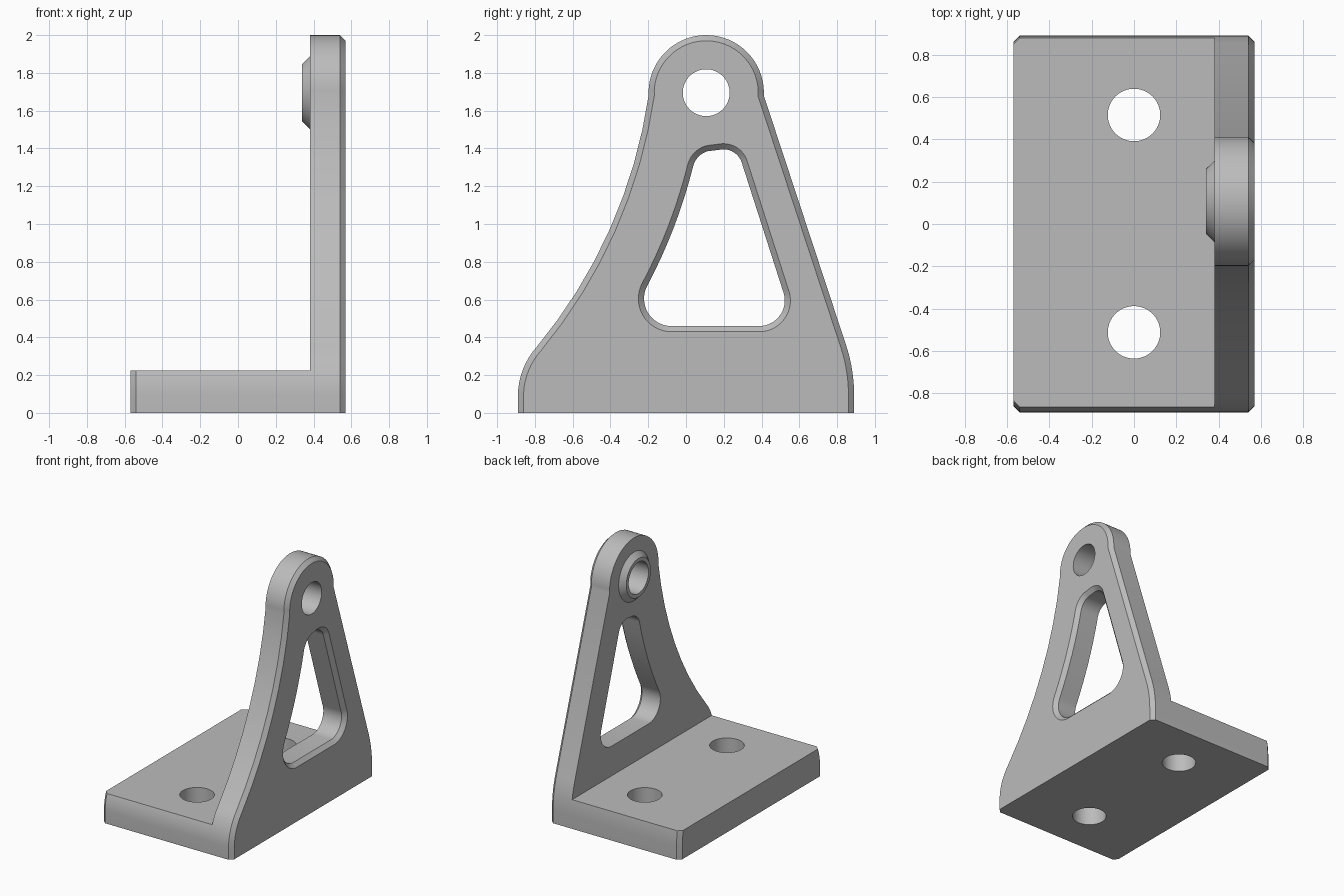
import bpy, bmesh, math
from mathutils import Vector

cube = bpy.data.objects.get("Cube")
if cube:
    bpy.data.objects.remove(cube, do_unlink=True)

WALL_IN, WALL_OUT, HALF_X = 0.38, 0.57, 0.57
BASE_TOP, CHAMFER = 0.225, 0.03
PIVOT = (0.107, 1.695)

metal = bpy.data.materials.new("plain grey metal")
metal.use_nodes = True
GREY = (0.5, 0.5, 0.5, 1)
metal.diffuse_color = GREY
metal.node_tree.nodes["Principled BSDF"].inputs["Base Color"].default_value = GREY


def trace(start, steps):
    """Outline from (end point, sagitta) steps; positive sagitta bulges left."""
    pts = [Vector(start)]
    for end, sag in steps:
        a, b = pts[-1].copy(), Vector(end)
        if not sag:
            pts.append(b)
            continue
        half = (b - a).length / 2
        theta = 4 * math.atan(sag / half)
        radius = half / math.sin(theta / 2)
        along = (b - a).normalized()
        left = Vector((-along.y, along.x))
        centre = (a + b) / 2 - left * (radius * math.cos(theta / 2))
        n = max(8, int(abs(theta) / math.radians(5)))
        for i in range(1, n + 1):
            t = -theta * i / n
            d = a - centre
            pts.append(centre + Vector((d.x * math.cos(t) - d.y * math.sin(t),
                                        d.x * math.sin(t) + d.y * math.cos(t))))
    return pts


def inset(pts, dist, closed):
    """Move a clockwise outline inwards."""
    out, n = [], len(pts)
    for i, p in enumerate(pts):
        prev = pts[i - 1] if closed or i else None
        nxt = pts[(i + 1) % n] if closed or i < n - 1 else None
        dirs = []
        if prev is not None:
            dirs.append((p - prev).normalized())
        if nxt is not None:
            dirs.append((nxt - p).normalized())
        norms = [Vector((d.y, -d.x)) for d in dirs]
        m = sum(norms, Vector((0, 0))).normalized()
        out.append(p + m * (dist / m.dot(norms[0])))
    return out


def circle(centre, r, n=64):
    return [Vector((centre[0] + r * math.cos(2 * math.pi * i / n),
                    centre[1] + r * math.sin(2 * math.pi * i / n))) for i in range(n)]


def loft(name, sections, place=lambda h, p: (h, p.x, p.y)):
    """Solid through equal-length outlines, each given with its height."""
    bm = bmesh.new()
    rings = [[bm.verts.new(place(h, p)) for p in pts] for h, pts in sections]
    for a, b in zip(rings, rings[1:]):
        for i in range(len(a)):
            j = (i + 1) % len(a)
            bm.faces.new((a[i], a[j], b[j], b[i]))
    bm.faces.new(rings[0])
    bm.faces.new(rings[-1])
    bmesh.ops.recalc_face_normals(bm, faces=bm.faces)
    mesh = bpy.data.meshes.new(name)
    bm.to_mesh(mesh)
    bm.free()
    mesh.materials.append(metal)
    obj = bpy.data.objects.new(name, mesh)
    bpy.context.collection.objects.link(obj)
    return obj


def combine(target, tool, operation):
    """Apply a boolean and drop the tool."""
    mod = target.modifiers.new("combine", 'BOOLEAN')
    mod.operation, mod.object, mod.solver = operation, tool, 'EXACT'
    graph = bpy.context.evaluated_depsgraph_get()
    graph.update()
    mesh = bpy.data.meshes.new_from_object(target.evaluated_get(graph))
    target.modifiers.clear()
    target.data = mesh
    bpy.data.objects.remove(tool, do_unlink=True)


# Side outline shared by the base and the upright wall
outline = trace((-0.89, 0), [
    ((-0.89, 0.1), 0), ((-0.79, 0.35), 0.0237), ((-0.198, 1.68), -0.1),
    ((0.412, 1.68), 0.32), ((0.847, 0.36), 0), ((0.89, 0.1), 0.0104), ((0.89, 0), 0)])
small = inset(outline, CHAMFER, False)
bracket = loft("mounting_bracket", [
    (-HALF_X, small), (-HALF_X + CHAMFER, outline),
    (WALL_OUT - CHAMFER, outline), (WALL_OUT, small)])

# Clear the space above the base
block = [Vector(p) for p in ((-2, BASE_TOP), (-2, 3), (2, 3), (2, BASE_TOP))]
combine(bracket, loft("clearance", [(-1, block), (WALL_IN, block)]), 'DIFFERENCE')

# Tapered boss and pivot hole
boss = loft("boss", [(0.34, circle(PIVOT, 0.153)), (WALL_IN, circle(PIVOT, 0.192)),
                     (0.42, circle(PIVOT, 0.192))])
combine(bracket, boss, 'UNION')
bore = circle(PIVOT, 0.124)
combine(bracket, loft("pivot_hole", [(0.2, bore), (0.7, bore)]), 'DIFFERENCE')

# Lightening window, chamfered on the outer face
window = trace((-0.087, 0.43), [
    ((-0.23, 0.69), 0.082), ((0.008, 1.31), -0.02), ((0.11, 1.415), 0.0206),
    ((0.19, 1.425), 0), ((0.325, 1.33), 0.029), ((0.54, 0.66), 0),
    ((0.4, 0.43), 0.0686)])
throat = inset(window, CHAMFER, True)
combine(bracket, loft("window", [
    (0.3, throat), (WALL_OUT - CHAMFER, throat),
    (WALL_OUT + 0.01, inset(window, -0.01, True))]), 'DIFFERENCE')

# Two bolt holes through the base
for y in (-0.512, 0.515):
    ring = circle((0, y), 0.124)
    combine(bracket, loft("bolt_hole", [(-0.1, ring), (0.3, ring)],
                          lambda h, p: (p.x, p.y, h)), 'DIFFERENCE')

# Smooth curves, crisp edges
bpy.ops.object.select_all(action='DESELECT')
bracket.select_set(True)
bpy.context.view_layer.objects.active = bracket
bpy.ops.object.shade_smooth_by_angle(angle=math.radians(25))
